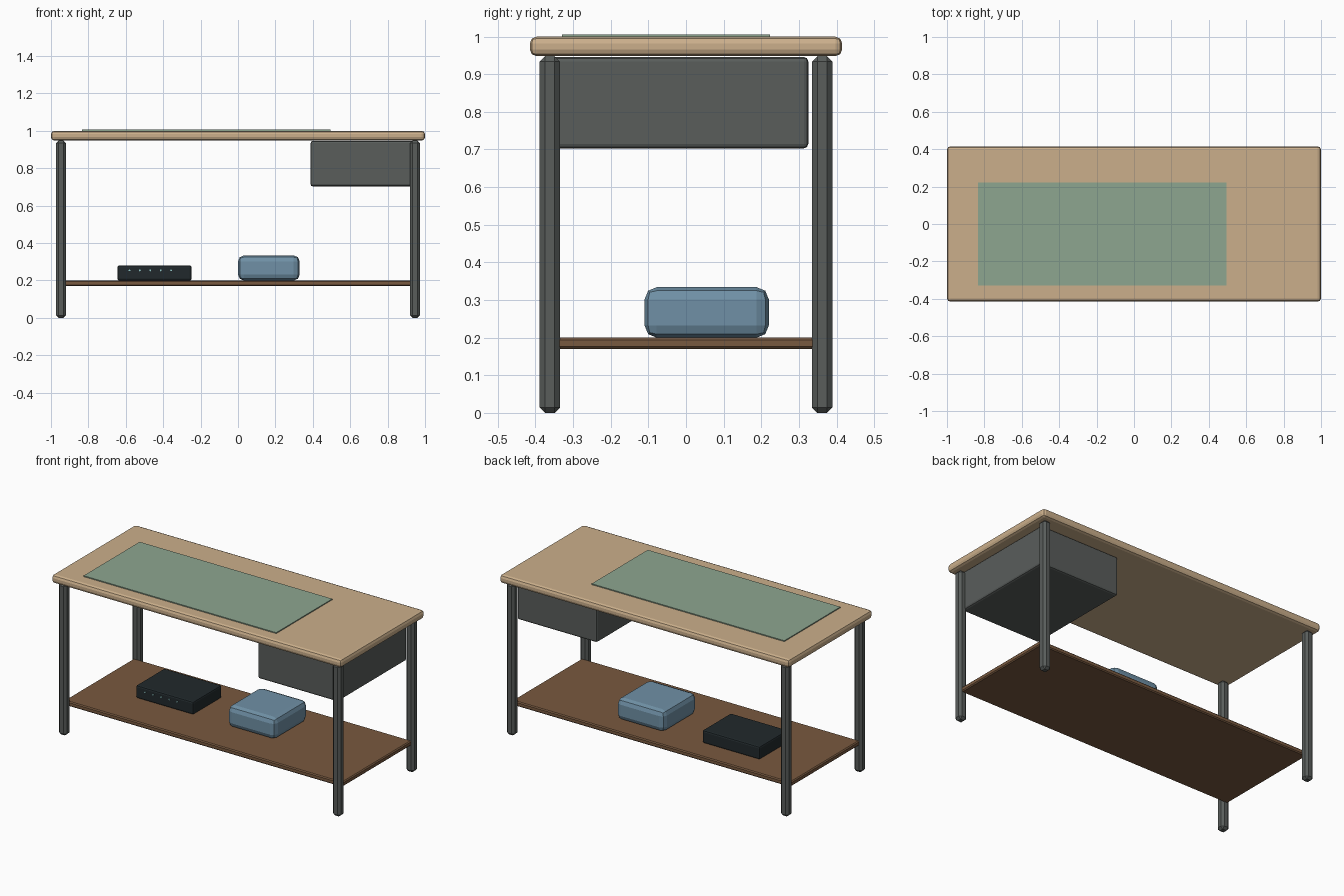
import bpy, bmesh, math
from mathutils import Matrix

if "Cube" in bpy.data.objects:
    bpy.data.objects.remove(bpy.data.objects["Cube"])


def material(name, rgb):
    m = bpy.data.materials.new(name)
    m.diffuse_color = (*rgb, 1)
    m.use_nodes = True
    m.node_tree.nodes["Principled BSDF"].inputs["Base Color"].default_value = m.diffuse_color
    return m


WOOD = material("light_wood", (0.60, 0.43, 0.26))
BROWN = material("dark_wood", (0.19, 0.10, 0.05))
METAL = material("dark_metal", (0.10, 0.11, 0.105))
GREEN = material("mat_green", (0.27, 0.38, 0.28))
BLUE = material("case_blue", (0.16, 0.28, 0.38))
BLACK = material("device_black", (0.015, 0.022, 0.025))
LIGHT = material("indicator", (0.30, 0.60, 0.60))


def finish(name, bm, mat):
    me = bpy.data.meshes.new(name)
    bm.to_mesh(me)
    bm.free()
    me.materials.append(mat)
    ob = bpy.data.objects.new(name, me)
    bpy.context.collection.objects.link(ob)
    return ob


def box(name, x, y, z, mat, bevel=0.0, segments=1):
    """Box from (min, max) ranges, with optional bevelled edges."""
    bm = bmesh.new()
    size = [b - a for a, b in (x, y, z)]
    mid = [(a + b) / 2 for a, b in (x, y, z)]
    bmesh.ops.create_cube(bm, size=1, matrix=Matrix.Translation(mid) @ Matrix.Diagonal((*size, 1)))
    if bevel:
        bmesh.ops.bevel(bm, geom=bm.edges[:], offset=bevel, segments=segments,
                        profile=0.5, affect='EDGES')
    return finish(name, bm, mat)


# Worktop and cutting mat
box("tabletop", (-1, 1), (-0.415, 0.415), (0.948, 1.0), WOOD, 0.018, 2)
box("desk_mat", (-0.835, 0.495), (-0.33, 0.223), (0.999, 1.006), GREEN)

# Four chamfered legs
for sx, side in ((-1, "left"), (1, "right")):
    for sy, end in ((-1, "front"), (1, "back")):
        cx, cy, h = sx * 0.946, sy * 0.362, 0.027
        box(f"{end}_{side}_leg", (cx - h, cx + h), (cy - h, cy + h), (0, 0.948), METAL, 0.014)

# Lower shelf and drawer box
box("lower_shelf", (-0.96, 0.96), (-0.343, 0.343), (0.17, 0.2), BROWN, 0.006)
box("drawer_box", (0.388, 0.94), (-0.36, 0.325), (0.703, 0.946), METAL, 0.012, 2)

# Case on the shelf
box("storage_case", (0.0, 0.33), (-0.11, 0.22), (0.2, 0.334), BLUE, 0.032, 2)

# Electronic device with a row of indicator lights
box("device", (-0.645, -0.248), (-0.087, 0.195), (0.2, 0.28), BLACK, 0.01, 2)
for i in range(5):
    bm = bmesh.new()
    place = Matrix.Translation((-0.58 + i * 0.0555, -0.087, 0.254)) @ Matrix.Rotation(math.pi / 2, 4, 'X')
    bmesh.ops.create_cone(bm, cap_ends=True, segments=8, radius1=0.005, radius2=0.005,
                          depth=0.006, matrix=place)
    finish(f"indicator_light_{i + 1}", bm, LIGHT)
